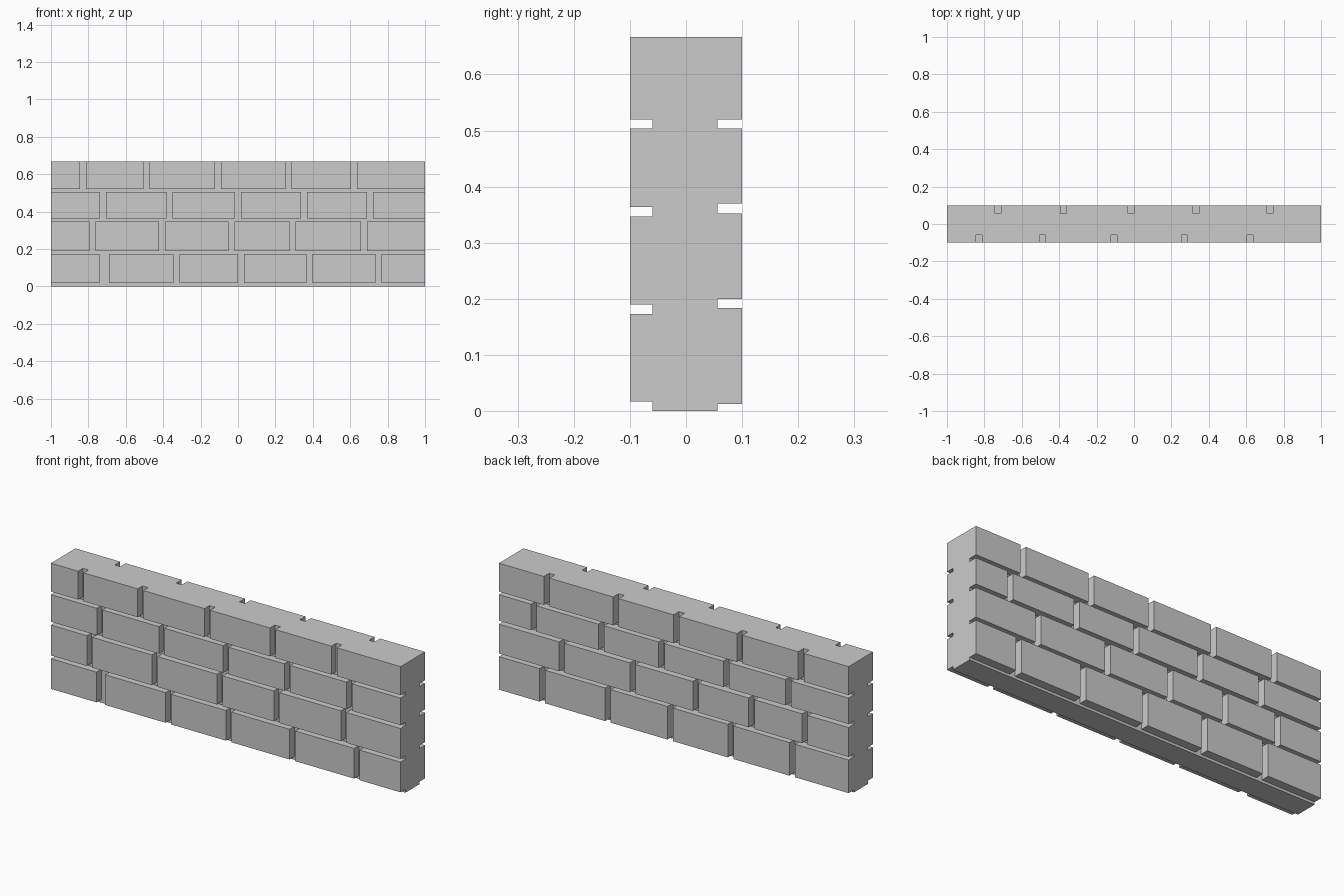
import bpy, bmesh
from mathutils import Matrix, Vector

if "Cube" in bpy.data.objects:
    bpy.data.objects.remove(bpy.data.objects["Cube"])

HEIGHT, HALF = 0.667, 0.1

# Each side: core face y, brick courses (z range) and the centres of upright joints
FRONT = (-0.06, [
    (0.017, 0.173, [-0.715, -0.329, 0.016, 0.381, 0.75]),
    (0.190, 0.347, [-0.779, -0.407, -0.034, 0.291, 0.674]),
    (0.364, 0.504, [-0.721, -0.367, 0.001, 0.352, 0.707]),
    (0.520, HEIGHT, [-0.829, -0.488, -0.106, 0.269, 0.62])])
BACK = (0.056, [
    (0.013, 0.184, [-0.678, -0.325, 0.02, 0.377, 0.752]),
    (0.200, 0.352, [-0.75, -0.445, -0.125, 0.235, 0.64]),
    (0.370, 0.504, [-0.655, -0.30, 0.07, 0.415, 0.80]),
    (0.520, HEIGHT, [-0.728, -0.377, -0.015, 0.331, 0.727])])


def add_box(bm, x0, x1, y0, y1, z0, z1):
    lo, hi = Vector((x0, y0, z0)), Vector((x1, y1, z1))
    size = hi - lo
    mat = Matrix.Translation((lo + hi) / 2) @ Matrix.Diagonal((*size, 1))
    bmesh.ops.create_cube(bm, size=1, matrix=mat)


def make_object(name, bm):
    mesh = bpy.data.meshes.new(name)
    bm.to_mesh(mesh)
    bm.free()
    obj = bpy.data.objects.new(name, mesh)
    bpy.context.collection.objects.link(obj)
    return obj


# Solid wall block
bm = bmesh.new()
add_box(bm, -1, 1, -HALF, HALF, 0, HEIGHT)
wall = make_object("brick_wall", bm)

# Mortar grooves: level bed joints plus upright joints on both faces
bm = bmesh.new()
for core_y, courses in (FRONT, BACK):
    outer = 0.15 if core_y > 0 else -0.15
    y0, y1 = sorted((core_y, outer))
    below = -0.05
    for z0, z1, joints in courses:
        add_box(bm, -1.1, 1.1, y0, y1, below, z0)
        below = z1
        top = z1 + (0.05 if z1 == HEIGHT else 0.006)
        for x in joints:
            w = 0.025 if x == -0.715 else 0.016
            add_box(bm, x - w, x + w, y0, y1, z0 - 0.006, top)
cutter = make_object("mortar_cutter", bm)
cutter.hide_render = True

# Cut the grooves and keep the finished mesh
mod = wall.modifiers.new("mortar_grooves", 'BOOLEAN')
mod.operation = 'DIFFERENCE'
mod.solver = 'EXACT'
mod.use_self = True
mod.object = cutter
deps = bpy.context.evaluated_depsgraph_get()
mesh = bpy.data.meshes.new_from_object(wall.evaluated_get(deps))
wall.modifiers.clear()
wall.data = mesh
bpy.data.objects.remove(cutter)
